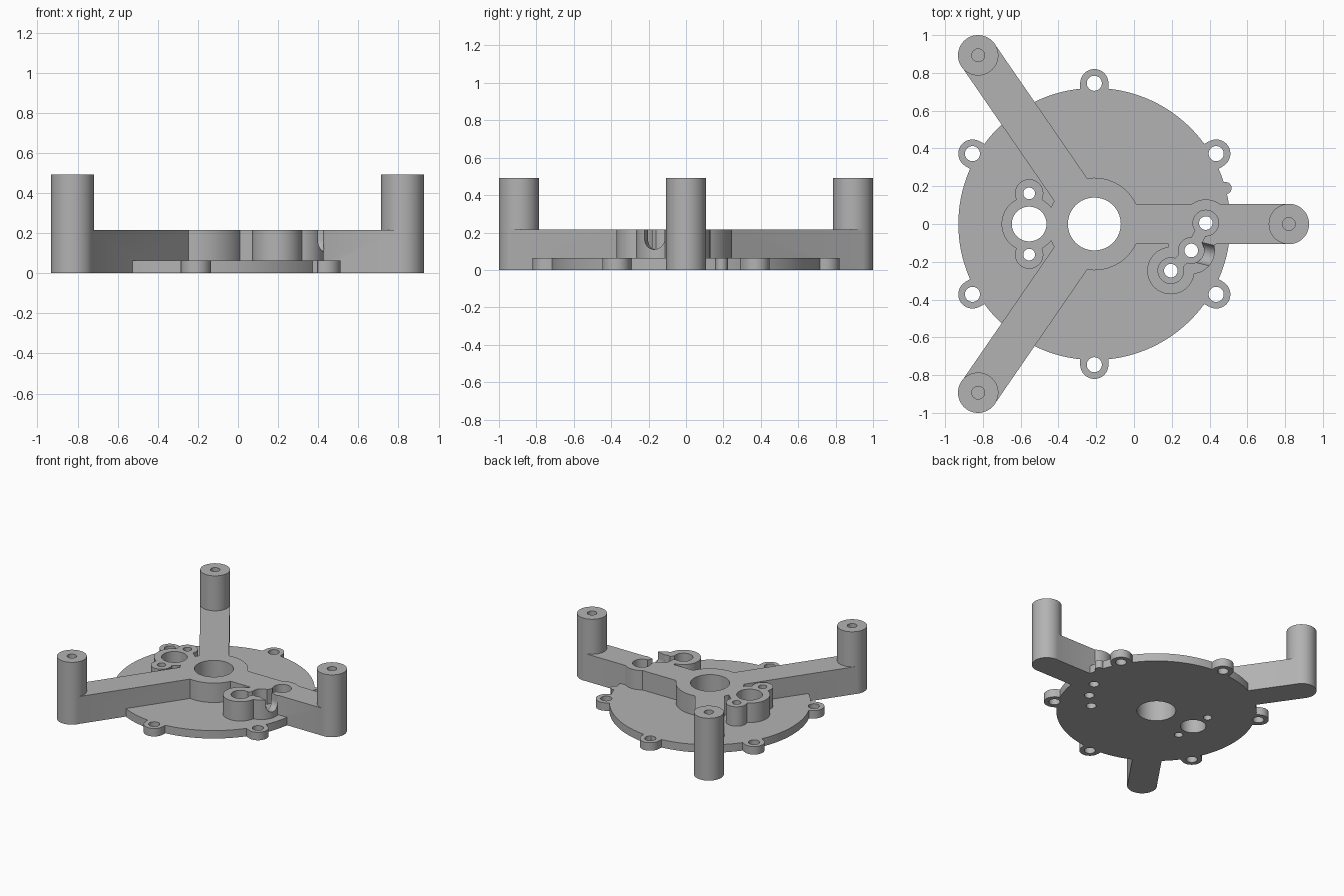
import bpy, bmesh, math
from mathutils import Matrix, Vector

cube = bpy.data.objects.get("Cube")
if cube:
    bpy.data.objects.remove(cube, do_unlink=True)

grey = bpy.data.materials.new("plain grey")
grey.use_nodes = True
grey.diffuse_color = (0.45, 0.45, 0.45, 1)
grey.node_tree.nodes["Principled BSDF"].inputs["Base Color"].default_value = (0.45, 0.45, 0.45, 1)

PLATE, ARM, POST = 0.063, 0.216, 0.492
HUB = (-0.21, 0)


def make(name, bm):
    mesh = bpy.data.meshes.new(name)
    bm.to_mesh(mesh)
    bm.free()
    ob = bpy.data.objects.new(name, mesh)
    mesh.materials.append(grey)
    bpy.context.collection.objects.link(ob)
    return ob


def cylinder(name, at, r, z0, z1, n=48):
    bm = bmesh.new()
    bmesh.ops.create_cone(bm, cap_ends=True, segments=n, radius1=r, radius2=r, depth=z1 - z0,
                          matrix=Matrix.Translation((at[0], at[1], (z0 + z1) / 2)))
    return make(name, bm)


def bar(name, a, b, width, z0, z1):
    """Straight bar between two plan points."""
    a, b = Vector(a), Vector(b)
    d, mid = b - a, (a + b) / 2
    bm = bmesh.new()
    bmesh.ops.create_cube(bm, size=1, matrix=Matrix.Translation((mid.x, mid.y, (z0 + z1) / 2))
                          @ Matrix.Rotation(math.atan2(d.y, d.x), 4, 'Z')
                          @ Matrix.Diagonal((d.length, width, z1 - z0, 1)))
    return make(name, bm)


def combine(body, other, op):
    mod = body.modifiers.new(op, 'BOOLEAN')
    mod.object, mod.operation, mod.solver = other, op, 'EXACT'
    bpy.context.view_layer.objects.active = body
    bpy.ops.object.modifier_apply(modifier=mod.name)
    bpy.data.objects.remove(other, do_unlink=True)


# Round base plate
body = cylinder("mounting_bracket", HUB, 0.72, 0, PLATE, 128)


def add(ob):
    combine(body, ob, 'UNION')


def cut(ob):
    combine(body, ob, 'DIFFERENCE')


# Six screw lugs around the rim, and a small locating bump
lugs = []
for k in range(6):
    a = math.radians(30 + 60 * k)
    u = Vector((math.cos(a), math.sin(a)))
    p = Vector(HUB) + u * 0.745
    lugs.append(p)
    add(cylinder("lug", p, 0.075, 0, PLATE))
    add(bar("lug_root", p - u * 0.2, p, 0.152, 0, PLATE))
add(cylinder("rim_bump", (0.485, 0.19), 0.032, 0, PLATE, 24))

# Hub, three arms and their posts
posts = [(0.82, 0), (-0.825, 0.893), (-0.825, -0.893)]
add(cylinder("hub", HUB, 0.245, 0, ARM, 96))
for p in posts:
    add(bar("arm", HUB, p, 0.212, 0, ARM))
    add(cylinder("post", p, 0.107, 0, POST))

# Bearing boss with two small screw bosses
bearing = (-0.555, 0)
screws = [(-0.555, s * 0.162) for s in (1, -1)]
add(cylinder("bearing_boss", bearing, 0.146, 0, ARM, 64))
for p in screws:
    add(cylinder("screw_boss", p, 0.075, 0, ARM))

# Three linked pin bosses beside the right arm
pins = [(0.38, 0.005), (0.303, -0.14), (0.195, -0.247)]
for p in pins:
    add(cylinder("pin_boss", p, 0.125, 0, ARM, 64))

# Through holes
cut(cylinder("hub_bore", HUB, 0.14, -0.1, 1, 64))
cut(cylinder("bearing_bore", bearing, 0.092, -0.1, 1, 64))
for p in lugs:
    cut(cylinder("lug_hole", p, 0.04, -0.1, 1, 32))
for p in screws:
    cut(cylinder("screw_hole", p, 0.031, -0.1, 1, 32))

# Pin pockets joined by a wire channel
FLOOR = 0.1
for p in pins:
    cut(cylinder("pin_pocket", p, 0.068, FLOOR, 1))
    cut(cylinder("pin_hole", p, 0.036, -0.1, 1, 32))
for a, b in zip(pins, pins[1:]):
    cut(bar("pin_channel", a, b, 0.06, FLOOR, 1))

# Round-bottomed outlet leading out of the middle pocket
exit_dir = Vector((math.cos(-0.25), math.sin(-0.25)))
start = Vector(pins[1])
end = start + exit_dir * 0.17
outlet_z = 0.165
bm = bmesh.new()
mid = (start + end) / 2
bmesh.ops.create_cone(bm, cap_ends=True, segments=40, radius1=0.055, radius2=0.055, depth=0.17,
                      matrix=Matrix.Translation((mid.x, mid.y, outlet_z))
                      @ Matrix.Rotation(-0.25, 4, 'Z') @ Matrix.Rotation(math.pi / 2, 4, 'Y'))
cut(make("outlet_round", bm))
cut(bar("outlet_slot", start, end, 0.11, outlet_z, 0.4))

# Blind screw holes in the posts
for p in posts:
    cut(cylinder("post_hole", p, 0.034, 0.25, 1, 32))

# Smooth walls with crisp edges
bpy.ops.object.select_all(action='DESELECT')
body.select_set(True)
bpy.context.view_layer.objects.active = body
bpy.ops.object.shade_smooth_by_angle(angle=math.radians(30))
